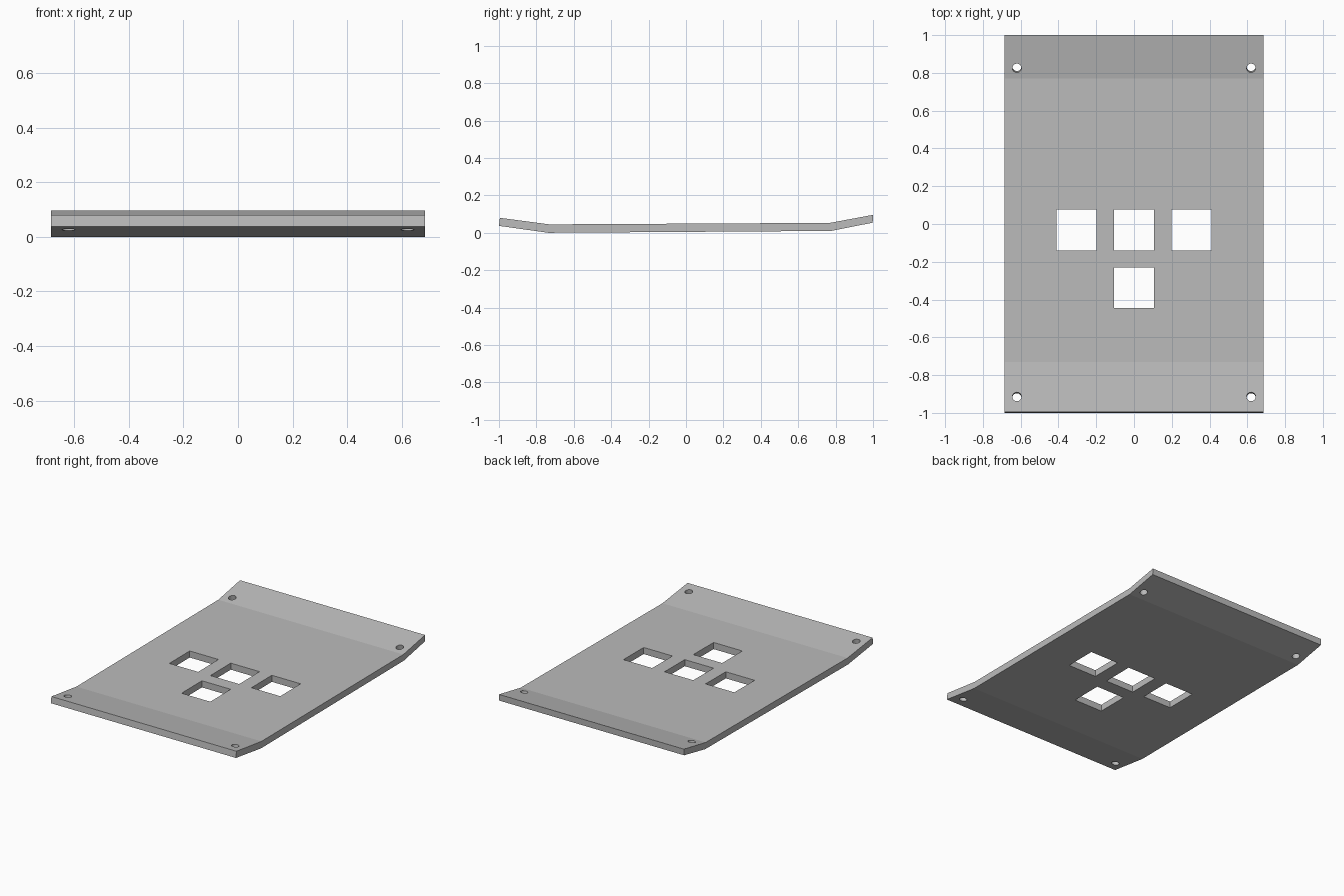
import bpy, bmesh, math
from mathutils import Matrix, Vector

cube = bpy.data.objects.get("Cube")
if cube:
    bpy.data.objects.remove(cube)

grey = bpy.data.materials.new("plate_grey")
grey.use_nodes = True
colour = (0.5, 0.5, 0.5, 1)
grey.diffuse_color = colour
grey.node_tree.nodes["Principled BSDF"].inputs["Base Color"].default_value = colour

HALF_WIDTH = 0.685


def add_object(name, bm):
    bmesh.ops.recalc_face_normals(bm, faces=bm.faces)
    mesh = bpy.data.meshes.new(name)
    bm.to_mesh(mesh)
    bm.free()
    mesh.materials.append(grey)
    obj = bpy.data.objects.new(name, mesh)
    bpy.context.collection.objects.link(obj)
    return obj


# Bent plate: side profile (y, z) extruded across the width
bottom = [(-1, 0.037), (-0.735, 0), (0.775, 0.01), (0.998, 0.054)]
top = [(-0.995, 0.08), (-0.73, 0.045), (0.77, 0.053), (1, 0.096)]
bm = bmesh.new()
outline = [bm.verts.new((-HALF_WIDTH, y, z)) for y, z in bottom + top[::-1]]
face = bm.faces.new(outline)
extruded = bmesh.ops.extrude_face_region(bm, geom=[face])["geom"]
bmesh.ops.translate(bm, vec=(2 * HALF_WIDTH, 0, 0),
                    verts=[v for v in extruded if isinstance(v, bmesh.types.BMVert)])
plate = add_object("bent_plate", bm)

# Cutters: four square windows and four screw holes square to the bent ends
bm = bmesh.new()
for x, y in [(-0.304, -0.032), (0, -0.032), (0.304, -0.032), (0, -0.337)]:
    bmesh.ops.create_cube(bm, size=1, matrix=Matrix.Translation((x, y, 0.03))
                          @ Matrix.Diagonal((0.213, 0.215, 0.3, 1)))
for y, z, tilt in [(-0.917, 0.05, -7.5), (0.83, 0.04, 11)]:
    for side in (-1, 1):
        bmesh.ops.create_cone(bm, cap_ends=True, segments=32, radius1=0.024,
                              radius2=0.024, depth=0.2,
                              matrix=Matrix.Translation((side * 0.62, y, z))
                              @ Matrix.Rotation(math.radians(tilt), 4, "X"))
cutter = add_object("hole_cutter", bm)
cutter.hide_render = True
cutter.hide_set(True)

cut = plate.modifiers.new("holes", "BOOLEAN")
cut.operation = "DIFFERENCE"
cut.solver = "EXACT"
cut.object = cutter

# Apply the cut, then remove the cutter
bpy.context.view_layer.objects.active = plate
plate.select_set(True)
bpy.ops.object.modifier_apply(modifier=cut.name)
bpy.data.objects.remove(cutter)
bpy.ops.object.shade_smooth_by_angle(angle=math.radians(5))
